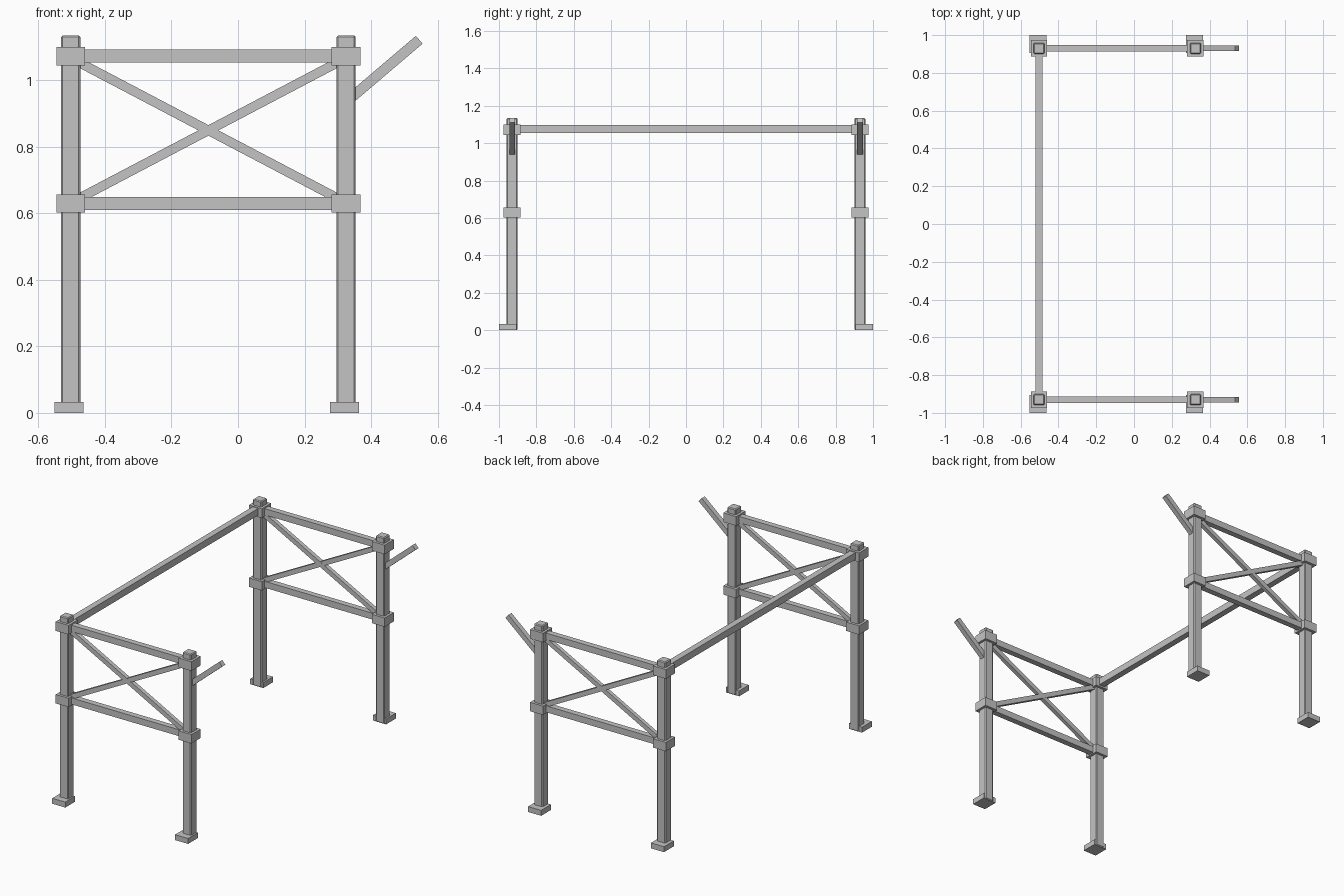
import bpy
import bmesh
from math import atan2
from mathutils import Matrix, Vector

cube = bpy.data.objects.get("Cube")
if cube:
    bpy.data.objects.remove(cube, do_unlink=True)

grey = bpy.data.materials.new("weathered grey")
grey.use_nodes = True
colour = (0.55, 0.55, 0.55, 1)
grey.diffuse_color = colour
grey.node_tree.nodes["Principled BSDF"].inputs["Base Color"].default_value = colour


def box(name, centre, size, tilt=0.0, bevel=0.0):
    """Box with an optional tilt about y and chamfered edges."""
    bm = bmesh.new()
    bmesh.ops.create_cube(bm, size=1, matrix=Matrix.Diagonal((*size, 1)))
    if bevel:
        bmesh.ops.bevel(bm, geom=bm.edges[:], offset=bevel, segments=1, affect='EDGES')
    bm.transform(Matrix.Translation(centre) @ Matrix.Rotation(tilt, 4, 'Y'))
    mesh = bpy.data.meshes.new(name)
    bm.to_mesh(mesh)
    bm.free()
    mesh.materials.append(grey)
    ob = bpy.data.objects.new(name, mesh)
    bpy.context.collection.objects.link(ob)
    return ob


def strut(name, start, end, y, width, depth):
    """Straight bar between two (x, z) points."""
    a, b = Vector((start[0], y, start[1])), Vector((end[0], y, end[1]))
    d = b - a
    box(name, (a + b) / 2, (d.length, depth, width), -atan2(d.z, d.x))


LEFT, RIGHT = 0.325, -0.503
LOW, HIGH = 0.63, 1.073
HEIGHT = 1.135

for end, s in (("front", -1), ("back", 1)):
    y = s * 0.93
    # posts with feet and joint collars
    for side, x in (("right", RIGHT), ("left", LEFT)):
        tag = f"{end}_{side}"
        box(f"{tag}_post", (x, y, HEIGHT / 2), (0.058, 0.058, HEIGHT), bevel=0.005)
        box(f"{tag}_foot", (x - 0.005, s * 0.953, 0.0165), (0.088, 0.094, 0.033))
        box(f"{tag}_lower_collar", (x, y, LOW), (0.087, 0.089, 0.054))
        box(f"{tag}_upper_collar", (x, y, HIGH), (0.087, 0.089, 0.056))

    # horizontal rails
    for level, z in (("lower", LOW), ("upper", HIGH)):
        strut(f"{end}_{level}_rail", (RIGHT, z), (LEFT, z), y, 0.039, 0.036)

    # crossed braces
    strut(f"{end}_falling_brace", (RIGHT, 1.067), (LEFT, 0.632), y, 0.028, 0.026)
    strut(f"{end}_rising_brace", (RIGHT, 0.632), (LEFT, 1.067), y, 0.028, 0.024)

    # slanted arm on the outside of the left post
    strut(f"{end}_arm", (0.33, 0.939), (0.545, 1.122), y, 0.031, 0.03)

# long beam joining the two frames
box("long_tie_beam", (RIGHT, 0, 1.076), (0.038, 1.86, 0.042))
